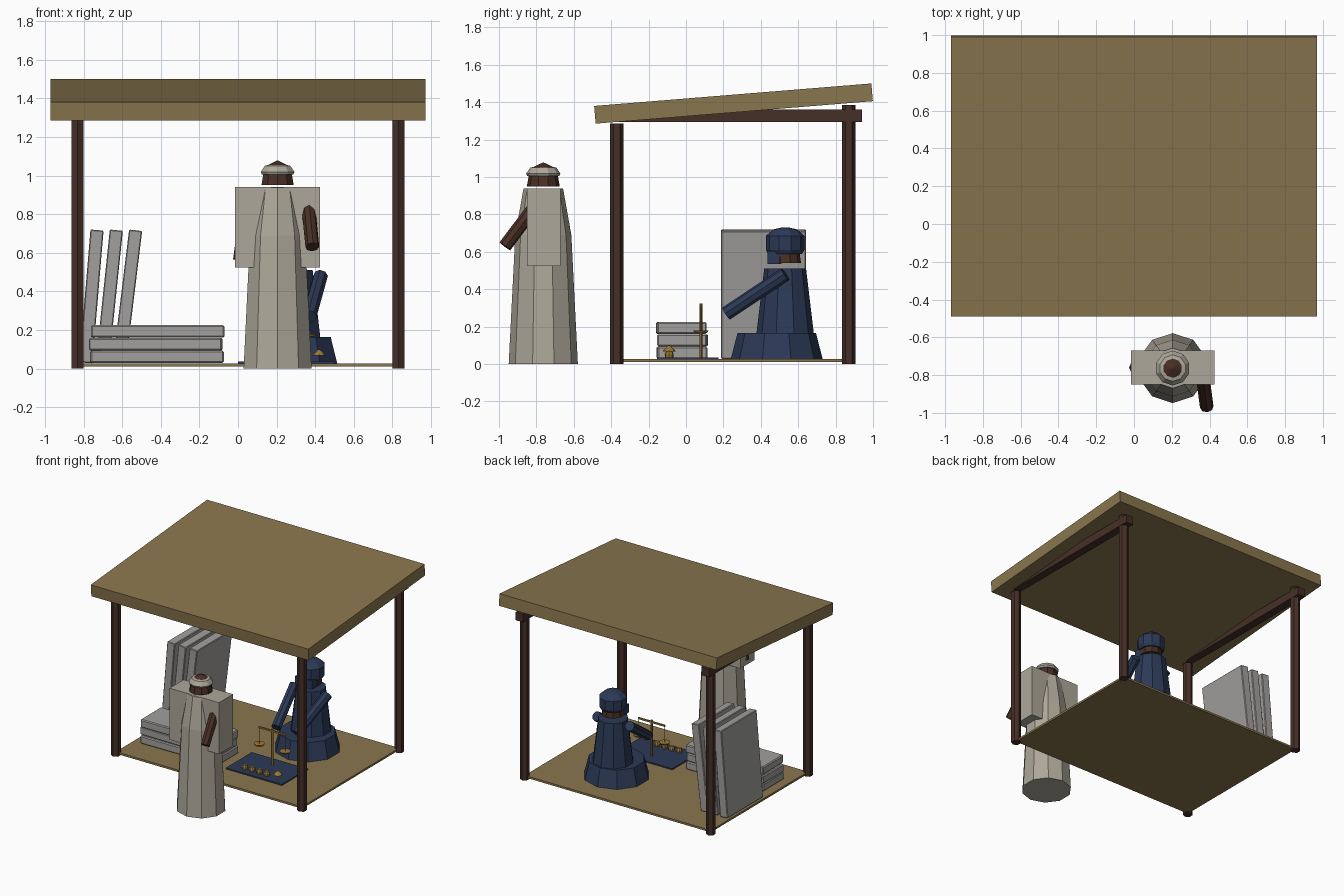
import bpy, math
from mathutils import Vector

if "Cube" in bpy.data.objects:
    bpy.data.objects.remove(bpy.data.objects["Cube"])


def material(name, rgb):
    m = bpy.data.materials.new(name)
    m.diffuse_color = (*rgb, 1)
    m.use_nodes = True
    m.node_tree.nodes["Principled BSDF"].inputs["Base Color"].default_value = m.diffuse_color
    return m


STRAW = material("straw", (0.25, 0.18, 0.075))
WOOD = material("wood", (0.06, 0.028, 0.02))
SKIN = material("skin", (0.065, 0.028, 0.018))
INDIGO = material("indigo", (0.025, 0.042, 0.095))
LINEN = material("linen", (0.42, 0.39, 0.32))
SALT = material("salt", (0.36, 0.35, 0.34))
BRASS = material("brass", (0.33, 0.19, 0.04))


def make(name, verts, faces, mat, loc=(0, 0, 0), rot=(0, 0, 0)):
    mesh = bpy.data.meshes.new(name)
    mesh.from_pydata(verts, [], faces)
    mesh.materials.append(mat)
    ob = bpy.data.objects.new(name, mesh)
    ob.location, ob.rotation_euler = loc, rot
    bpy.context.collection.objects.link(ob)
    return ob


def lathe(name, profile, n, mat, loc=(0, 0, 0)):
    """Faceted solid of revolution from (radius, z) points, capped at both ends."""
    verts, faces = [], []
    for r, z in profile:
        for k in range(n):
            a = 2 * math.pi * k / n
            verts.append((-r * math.sin(a), r * math.cos(a), z))
    for i in range(len(profile) - 1):
        for k in range(n):
            j = (k + 1) % n
            faces.append((i * n + k, i * n + j, (i + 1) * n + j, (i + 1) * n + k))
    faces.append(tuple(reversed(range(n))))
    top = (len(profile) - 1) * n
    faces.append(tuple(range(top, top + n)))
    return make(name, verts, faces, mat, loc)


def rod(name, a, b, r, n, mat):
    a, b = Vector(a), Vector(b)
    ob = lathe(name, [(r, 0), (r, (b - a).length)], n, mat, a)
    ob.rotation_euler = (b - a).to_track_quat('Z', 'Y').to_euler()
    return ob


def box(name, size, loc, mat, rot=(0, 0, 0), bevel=0):
    x, y, z = (s / 2 for s in size)
    verts = [(sx * x, sy * y, sz * z) for sz in (-1, 1)
             for sx, sy in ((-1, -1), (1, -1), (1, 1), (-1, 1))]
    faces = [(3, 2, 1, 0), (4, 5, 6, 7)] + [(k, (k + 1) % 4, (k + 1) % 4 + 4, k + 4) for k in range(4)]
    ob = make(name, verts, faces, mat, loc, rot)
    if bevel:
        mod = ob.modifiers.new("bevel", 'BEVEL')
        mod.width, mod.segments = bevel, 1
    return ob


# Shelter: sloping roof, posts, side beams, floor mat
slope = math.atan2(0.12, 1.48)
box("roof", (1.94, 1.487, 0.095), (0, 0.254, 1.393), STRAW, (slope, 0, 0))
for side, x in (("left", -0.83), ("right", 0.83)):
    rod("front_post_" + side, (x, -0.37, 0), (x, -0.37, 1.285), 0.036, 6, WOOD)
    rod("back_post_" + side, (x, 0.87, 0), (x, 0.87, 1.385), 0.036, 6, WOOD)
    box("roof_beam_" + side, (0.065, 1.33, 0.065), (x, 0.275, 1.328), WOOD)
box("floor_mat", (1.66, 1.24, 0.016), (0, 0.25, 0.018), STRAW)

# Stacked slabs
for i, (dx, dy, turn) in enumerate(((0, 0, 0.01), (-0.006, 0.004, -0.012), (0.004, -0.003, 0.008))):
    box(f"stacked_slab_{i + 1}", (0.69, 0.265, 0.064), (-0.42 + dx, -0.022 + dy, 0.061 + i * 0.066),
        SALT, (0, 0, turn), 0.007)

# Leaning slabs
for i, (x_top, deg) in enumerate(((-0.73, 4.8), (-0.63, 6), (-0.53, 7))):
    t = math.radians(deg)
    box(f"leaning_slab_{i + 1}", (0.068, 0.455, 0.69), (x_top - 0.345 * math.sin(t), 0.415, 0.374),
        SALT, (0, t, 0), 0.005)

# Trade cloth with weights
box("cloth", (0.5, 0.33, 0.012), (0.25, 0.01, 0.03), INDIGO)
for i in range(4):
    lathe(f"weight_{i + 1}", [(0.022, 0.034), (0.024, 0.055), (0.016, 0.07)], 8, BRASS,
          (0.125 + i * 0.065, -0.09, 0))
lathe("gold_heap", [(0.034, 0.068), (0.03, 0.076), (0.003, 0.1)], 8, BRASS, (0.42, -0.09, 0))

# Balance scale
rod("scale_post", (0.25, 0.08, 0.03), (0.25, 0.08, 0.325), 0.008, 6, BRASS)
box("scale_beam", (0.24, 0.012, 0.012), (0.25, 0.08, 0.31), BRASS)
for side, x in (("left", 0.135), ("right", 0.365)):
    rod("scale_cord_" + side, (x, 0.08, 0.172), (x, 0.08, 0.31), 0.003, 4, BRASS)
    lathe("scale_pan_" + side, [(0.032, 0.166), (0.042, 0.18)], 10, BRASS, (x, 0.08, 0))

# Seated merchant
SX, SY = 0.28, 0.53
lathe("seated_skirt", [(0.247, 0.022), (0.21, 0.165)], 10, INDIGO, (SX, 0.485, 0))
lathe("seated_torso", [(0.155, 0.15), (0.112, 0.51)], 10, INDIGO, (SX, SY, 0))
lathe("seated_head", [(0.085, 0.54), (0.075, 0.61), (0.05, 0.68)], 10, SKIN, (SX, SY, 0))
lathe("seated_turban", [(0.09, 0.588), (0.103, 0.61), (0.103, 0.685), (0.065, 0.72), (0.02, 0.73)],
      10, INDIGO, (SX, SY, 0))
box("seated_veil", (0.15, 0.075, 0.07), (SX, 0.474, 0.57), INDIGO)
for side, s in (("left", -1), ("right", 1)):
    rod("seated_arm_" + side, (SX + s * 0.148, 0.53, 0.48), (SX + s * 0.09, 0.215, 0.27), 0.038, 8, INDIGO)

# Standing customer
CX, CY = 0.205, -0.763
lathe("standing_robe", [(0.185, 0), (0.15, 0.69), (0.106, 0.938)], 10, LINEN, (CX, CY, 0))
box("standing_sleeves", (0.44, 0.18, 0.415), (CX, -0.76, 0.732), LINEN)
lathe("standing_head", [(0.088, 0.95), (0.077, 1.01), (0.05, 1.055), (0.004, 1.077)], 10, SKIN, (CX, CY, 0))
lathe("standing_cap", [(0.086, 1.006), (0.092, 1.018), (0.07, 1.05), (0.045, 1.056)], 10, LINEN, (CX, CY, 0))
rod("standing_arm_right", (0.36, -0.78, 0.88), (0.385, -0.968, 0.63), 0.036, 8, SKIN)
rod("standing_arm_left", (0.05, -0.76, 0.86), (0.01, -0.76, 0.56), 0.036, 8, SKIN)
